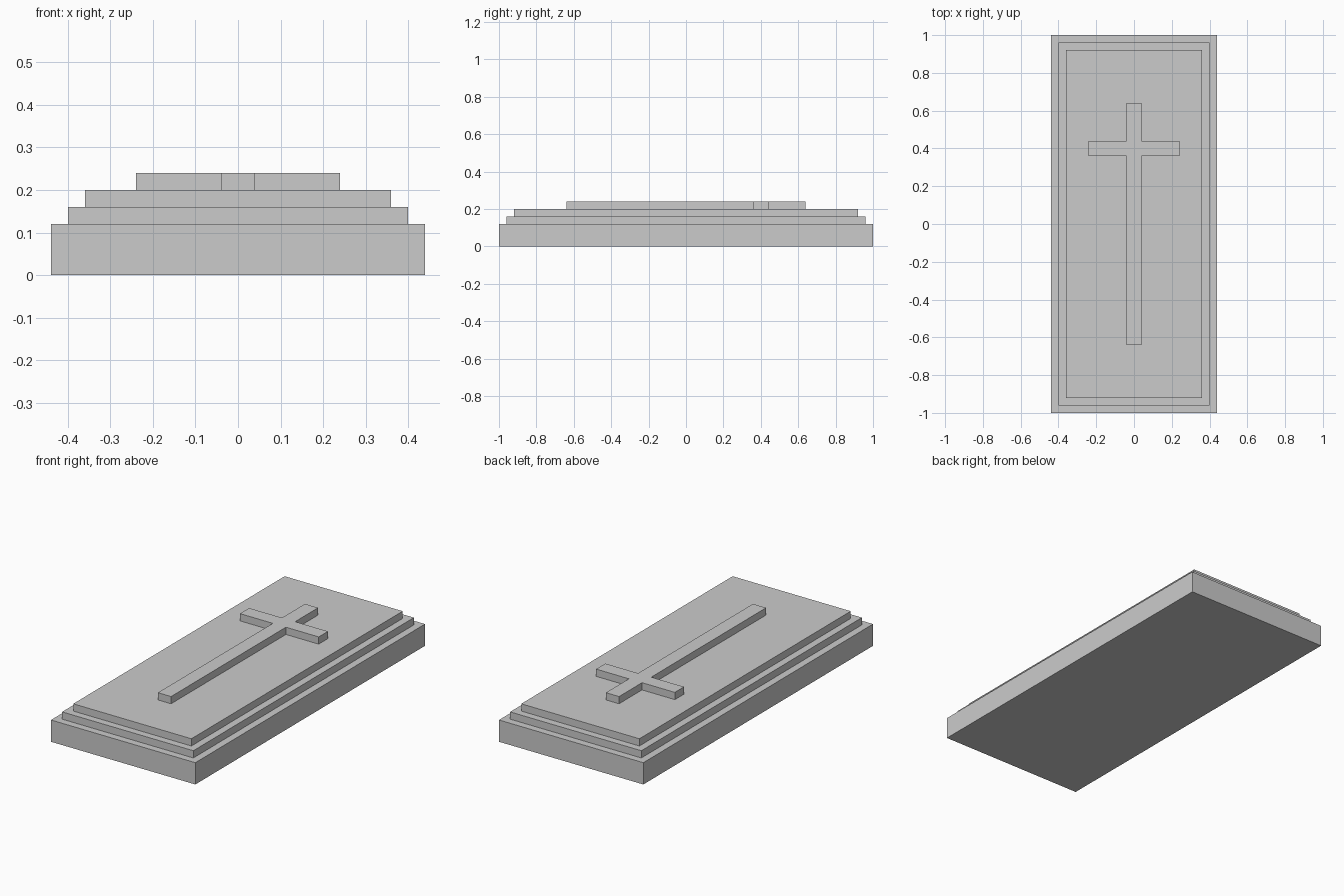
import bpy, bmesh

if "Cube" in bpy.data.objects:
    bpy.data.objects.remove(bpy.data.objects["Cube"])


def finish(bm, name):
    bmesh.ops.recalc_face_normals(bm, faces=bm.faces[:])
    mesh = bpy.data.meshes.new(name)
    bm.to_mesh(mesh)
    bm.free()
    obj = bpy.data.objects.new(name, mesh)
    bpy.context.collection.objects.link(obj)
    return obj


# Stepped slab: one closed skin through rectangular rings (half x, half y, z)
tiers = [(0.44, 1.00, 0.00, 0.12), (0.40, 0.96, 0.12, 0.16), (0.36, 0.92, 0.16, 0.20)]
bm = bmesh.new()
rings = []
for hx, hy, z0, z1 in tiers:
    for z in (z0, z1):
        rings.append([bm.verts.new((sx * hx, sy * hy, z))
                      for sx, sy in ((-1, -1), (1, -1), (1, 1), (-1, 1))])
for low, high in zip(rings, rings[1:]):
    for i in range(4):
        j = (i + 1) % 4
        bm.faces.new((low[i], low[j], high[j], high[i]))
bm.faces.new(rings[0][::-1])
bm.faces.new(rings[-1])
finish(bm, "stepped_slab")

# Raised cross: mirrored half outline, extruded up from the slab top
half = [(0.04, -0.64), (0.04, 0.36), (0.24, 0.36), (0.24, 0.44), (0.04, 0.44), (0.04, 0.64)]
outline = half + [(-x, y) for x, y in reversed(half)]
bm = bmesh.new()
face = bm.faces.new([bm.verts.new((x, y, 0.20)) for x, y in outline])
geom = bmesh.ops.extrude_face_region(bm, geom=[face], use_keep_orig=True)["geom"]
bmesh.ops.translate(bm, vec=(0, 0, 0.04),
                    verts=[g for g in geom if isinstance(g, bmesh.types.BMVert)])
finish(bm, "raised_cross")
